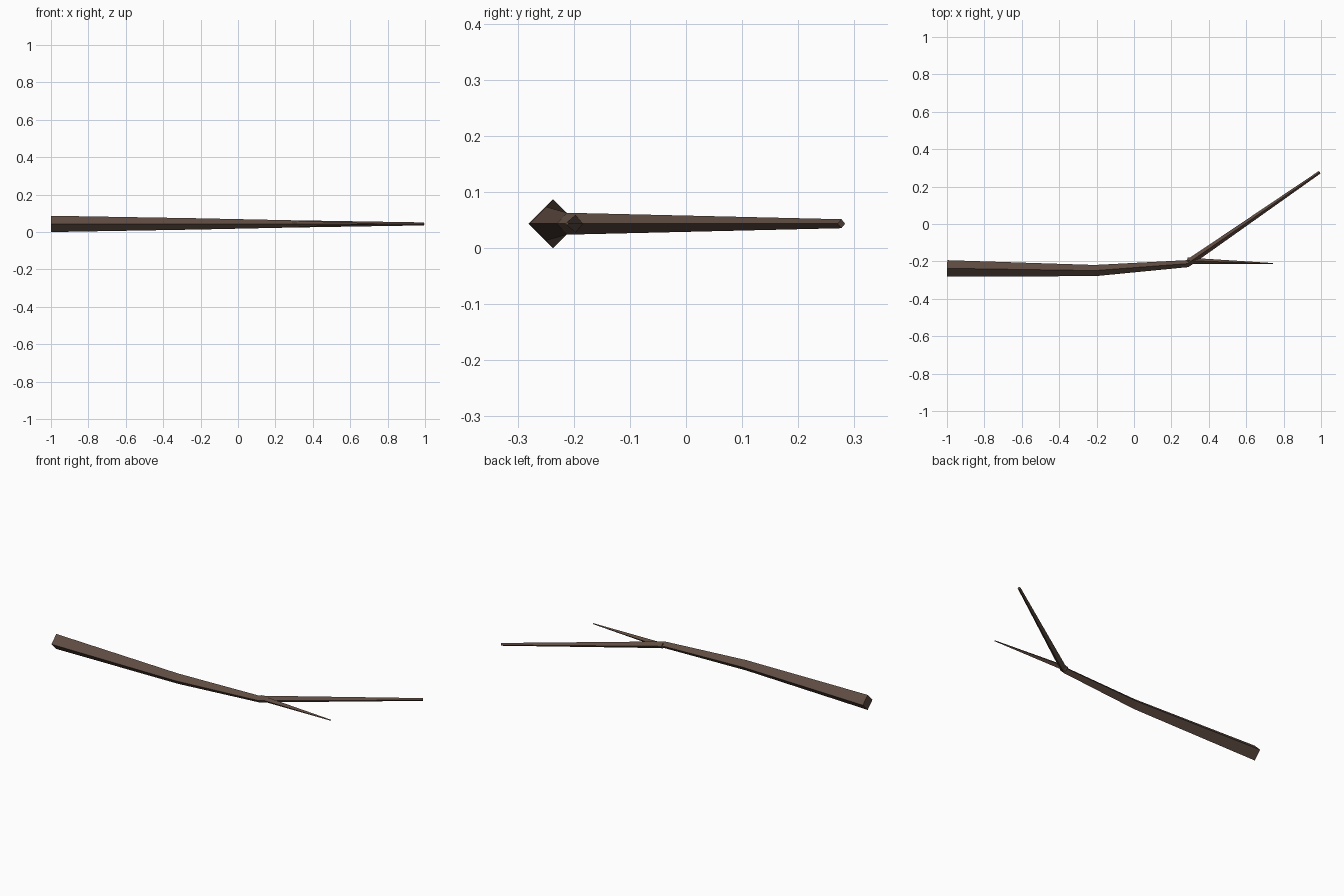
import bpy, bmesh
from mathutils import Vector

if "Cube" in bpy.data.objects:
    bpy.data.objects.remove(bpy.data.objects["Cube"])

bark = bpy.data.materials.new("brown bark")
bark.diffuse_color = (0.115, 0.073, 0.054, 1)
bark.use_nodes = True
bark.node_tree.nodes["Principled BSDF"].inputs["Base Color"].default_value = bark.diffuse_color


def limb(name, path):
    """Tapered four-sided limb: path of (x, y, half width), diamond section at each point."""
    pts = [Vector((x, y, 0.0435)) for x, y, r in path]
    bm = bmesh.new()
    rings = []
    for i, (x, y, r) in enumerate(path):
        a = (pts[i] - pts[max(i - 1, 0)]).normalized()
        b = (pts[min(i + 1, len(pts) - 1)] - pts[i]).normalized()
        side = Vector((0, 0, 1)).cross((a + b).normalized())
        offs = (side * r, Vector((0, 0, r)), -side * r, Vector((0, 0, -r)))
        rings.append([bm.verts.new(pts[i] + o) for o in offs])
    for p, q in zip(rings, rings[1:]):
        for k in range(4):
            n = (k + 1) % 4
            bm.faces.new((p[k], p[n], q[n], q[k]))
    bm.faces.new(rings[0])
    bm.faces.new(rings[-1])
    bmesh.ops.recalc_face_normals(bm, faces=bm.faces)
    me = bpy.data.meshes.new(name)
    bm.to_mesh(me)
    bm.free()
    me.materials.append(bark)
    ob = bpy.data.objects.new(name, me)
    bpy.context.collection.objects.link(ob)


# Main branch, bent twice, and the thin side twig at the fork
limb("branch", [(-0.999, -0.237, 0.0435), (-0.21, -0.249, 0.030),
                (0.285, -0.212, 0.0195), (0.993, 0.277, 0.008)])
limb("twig", [(0.285, -0.196, 0.0165), (0.744, -0.212, 0.003)])
